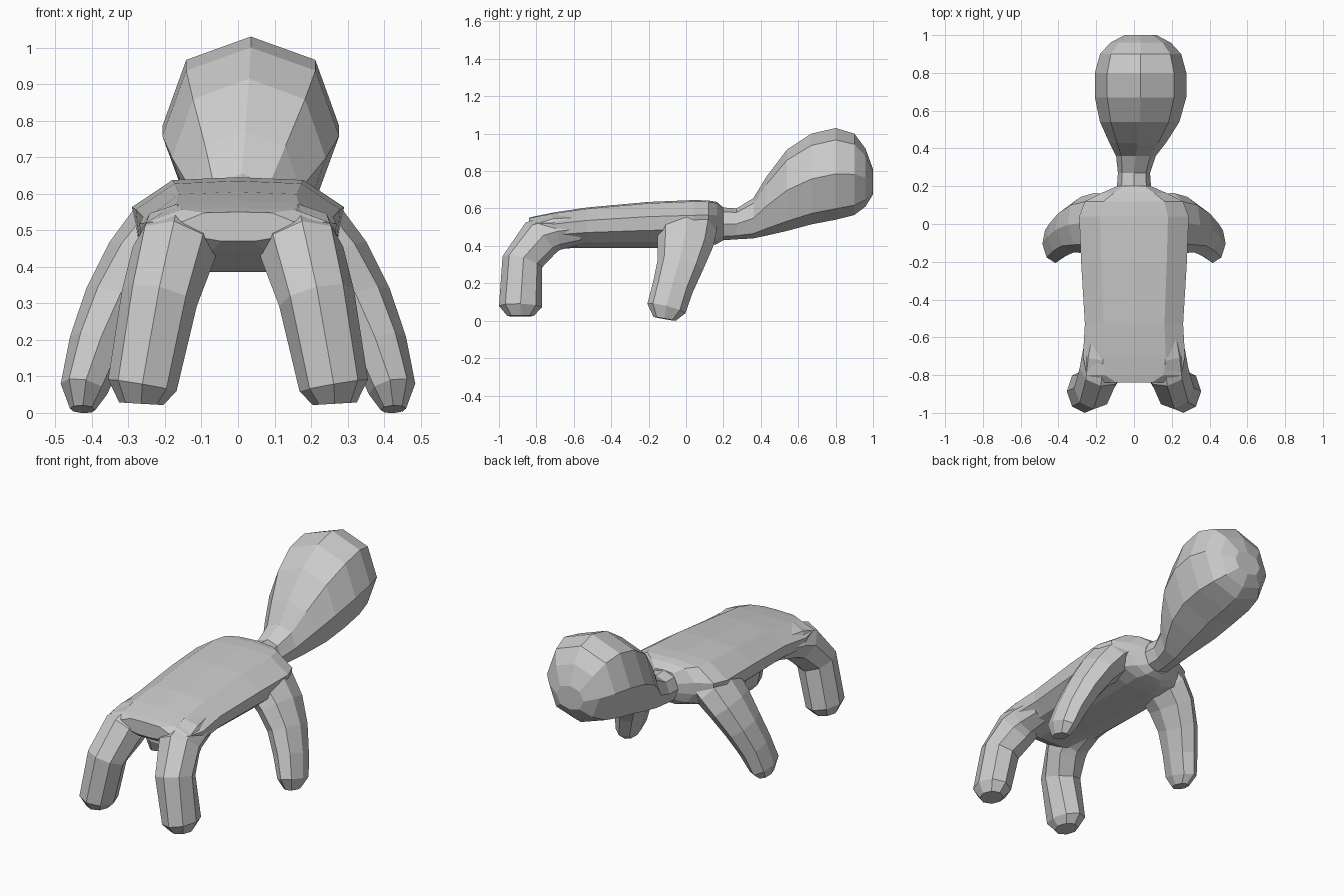
import bpy, bmesh
from math import cos, sin, pi
from mathutils import Vector

if "Cube" in bpy.data.objects:
    bpy.data.objects.remove(bpy.data.objects["Cube"])


def loft(name, rings, mirror=False):
    """Skin closed rings of points into one capped, flat-shaded mesh."""
    bm = bmesh.new()
    loops = [[bm.verts.new(p) for p in ring] for ring in rings]
    n = len(loops[0])
    for a, b in zip(loops, loops[1:]):
        for i in range(n):
            j = (i + 1) % n
            bm.faces.new((a[i], a[j], b[j], b[i]))
    bm.faces.new(loops[0])
    bm.faces.new(loops[-1])
    bmesh.ops.recalc_face_normals(bm, faces=bm.faces)
    mesh = bpy.data.meshes.new(name)
    bm.to_mesh(mesh)
    bm.free()
    obj = bpy.data.objects.new(name, mesh)
    bpy.context.collection.objects.link(obj)
    if mirror:
        mod = obj.modifiers.new("Mirror", 'MIRROR')
        mod.use_axis[0] = True
        mod.use_mirror_merge = False
    return obj


def section(y, half_w, top, bottom, profile, cx=0.0):
    """Upright cross-section; the profile is the right half, (0-1, 0-1)."""
    left = [(-u, v) for u, v in reversed(profile) if u > 0]
    return [(cx + u * half_w, y, bottom + v * (top - bottom))
            for u, v in profile + left]


def limb(name, axis, stations, sides=8):
    """Tapered tube through (centre, radius along axis, other radius)."""
    pts = [Vector(s[0]) for s in stations]
    rings = []
    for k, (c, ru, rv) in enumerate(stations):
        t = (pts[min(k + 1, len(pts) - 1)] - pts[max(k - 1, 0)]).normalized()
        u = Vector(axis)
        u = (u - t * u.dot(t)).normalized()
        v = t.cross(u)
        rings.append([pts[k] + u * ru * cos(2 * pi * i / sides)
                      + v * rv * sin(2 * pi * i / sides) for i in range(sides)])
    return loft(name, rings, mirror=True)


# Torso: flat back, sloping flanks, narrow belly
torso_profile = [(0, 1), (.62, .97), (1, .68), (.97, .38), (.72, .13), (.3, 0)]
torso = [
    (-.84, .15, .55, .47), (-.80, .25, .56, .44), (-.70, .27, .58, .385),
    (-.53, .26, .605, .39), (-.20, .28, .635, .39), (.04, .29, .645, .39),
    (.12, .26, .643, .40), (.165, .17, .635, .41), (.20, .09, .605, .43),
]
loft("torso", [section(*s, torso_profile) for s in torso])

# Neck and head: egg-shaped, slightly off centre
head_profile = [(0, 1), (.73, .87), (1, .50), (.72, .12), (0, 0)]
head = [
    (.15, .11, .625, .415, 0), (.20, .09, .605, .43, 0),
    (.27, .085, .60, .435, .0), (.36, .105, .655, .44, .01),
    (.43, .15, .77, .455, .02), (.54, .21, .915, .48, .03),
    (.67, .242, 1.0, .515, .035), (.80, .242, 1.03, .54, .035),
    (.90, .215, 1.0, .565, .035), (.96, .16, .92, .61, .035),
    (1.0, .085, .81, .675, .035),
]
loft("head_and_neck", [section(y, w, t, b, head_profile, cx)
                       for y, w, t, b, cx in head])

# Front legs: spread outward from the shoulders
limb("front_legs", (0, 1, 0), [
    ((.15, .01, .53), .15, .09),
    ((.20, .005, .49), .16, .11),
    ((.27, -.005, .41), .15, .10),
    ((.335, -.03, .30), .125, .09),
    ((.385, -.07, .18), .11, .08),
    ((.422, -.105, .065), .105, .065),
    ((.425, -.115, .01), .06, .035),
])

# Rear legs: bend over the hips and drop to the floor
limb("rear_legs", (1, 0, 0), [
    ((.15, -.58, .49), .10, .085),
    ((.165, -.70, .475), .11, .10),
    ((.175, -.78, .44), .115, .115),
    ((.215, -.875, .315), .105, .11),
    ((.262, -.885, .075), .095, .115),
    ((.265, -.885, .025), .06, .07),
])
